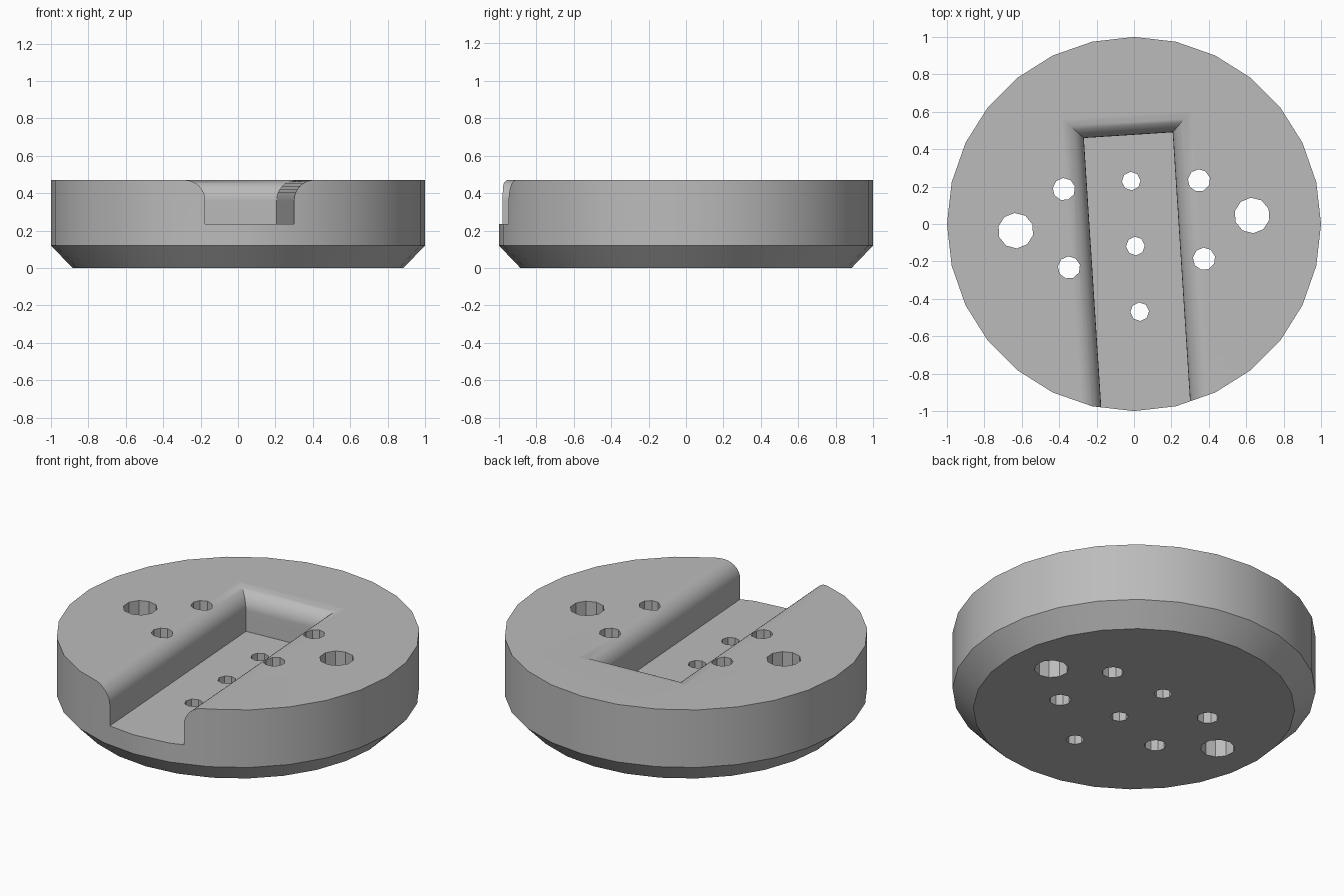
import bpy, bmesh, math
from mathutils import Matrix

cube = bpy.data.objects.get("Cube")
if cube:
    bpy.data.objects.remove(cube, do_unlink=True)

TOP, FLOOR, FILLET = 0.47, 0.235, 0.11
TILT = Matrix.Rotation(math.radians(3.7), 4, 'Z')


def make_object(name, bm):
    bmesh.ops.recalc_face_normals(bm, faces=bm.faces)
    mesh = bpy.data.meshes.new(name)
    bm.to_mesh(mesh)
    bm.free()
    obj = bpy.data.objects.new(name, mesh)
    bpy.context.collection.objects.link(obj)
    return obj


def loft(rings):
    """Skin a stack of point rings and cap both ends."""
    bm = bmesh.new()
    loops = [[bm.verts.new(p) for p in ring] for ring in rings]
    for low, high in zip(loops, loops[1:]):
        for i in range(len(low)):
            j = (i + 1) % len(low)
            bm.faces.new((low[i], low[j], high[j], high[i]))
    bm.faces.new(loops[0])
    bm.faces.new(loops[-1])
    return bm


def circle(radius, z, sides=28):
    step = math.tau / sides
    return [(radius * math.cos(i * step), radius * math.sin(i * step), z)
            for i in range(sides)]


def slot_ring(grow, z):
    x, end = 0.238 + grow, 0.476 + grow
    return [(-x, -1.3, z), (x, -1.3, z), (x, end, z), (-x, end, z)]


# Round body with a chamfered underside
body = make_object("slotted_disc", loft([circle(0.885, 0), circle(1, 0.12), circle(1, TOP)]))

# Slot cutter: straight walls that flare out in a rounded lip
rings = [slot_ring(0, FLOOR)]
for i in range(9):
    a = math.pi / 2 * i / 8
    rings.append(slot_ring(FILLET * (1 - math.cos(a)), TOP - FILLET + FILLET * math.sin(a)))
rings.append(slot_ring(FILLET, TOP + 0.2))
slot_bm = loft(rings)
slot_bm.transform(TILT)
slot_cutter = make_object("slot_cutter", slot_bm)

# Hole cutters: a centre row, four medium holes and two large ones
holes = [(0, y, 0.05, 8) for y in (0.23, -0.118, -0.47)]
for side in (-1, 1):
    holes += [(side * 0.362, y, 0.06, 9) for y in (-0.21, 0.21)]
    holes.append((side * 0.633, 0.005, 0.095, 10))
hole_bm = bmesh.new()
for x, y, radius, sides in holes:
    bmesh.ops.create_cone(hole_bm, cap_ends=True, segments=sides, radius1=radius,
                          radius2=radius, depth=2, matrix=Matrix.Translation((x, y, 0)))
hole_bm.transform(TILT)
hole_cutter = make_object("hole_cutter", hole_bm)

# Cut the slot and the holes
bpy.ops.object.select_all(action='DESELECT')
bpy.context.view_layer.objects.active = body
body.select_set(True)
for cutter in (slot_cutter, hole_cutter):
    cutter.hide_render = True
    mod = body.modifiers.new(cutter.name, 'BOOLEAN')
    mod.operation = 'DIFFERENCE'
    mod.solver = 'EXACT'
    mod.object = cutter
    bpy.ops.object.modifier_apply(modifier=mod.name)
    bpy.data.objects.remove(cutter, do_unlink=True)

# Smooth the rim and lip, keep hard edges and flat faces crisp
bpy.ops.object.shade_smooth_by_angle(angle=math.radians(30))
weighted = body.modifiers.new("flat_face_normals", 'WEIGHTED_NORMAL')
weighted.keep_sharp = True

# Plain grey finish
grey = bpy.data.materials.new("plain_grey")
grey.use_nodes = True
color = (0.5, 0.5, 0.5, 1)
grey.diffuse_color = color
grey.node_tree.nodes["Principled BSDF"].inputs["Base Color"].default_value = color
body.data.materials.clear()
body.data.materials.append(grey)
